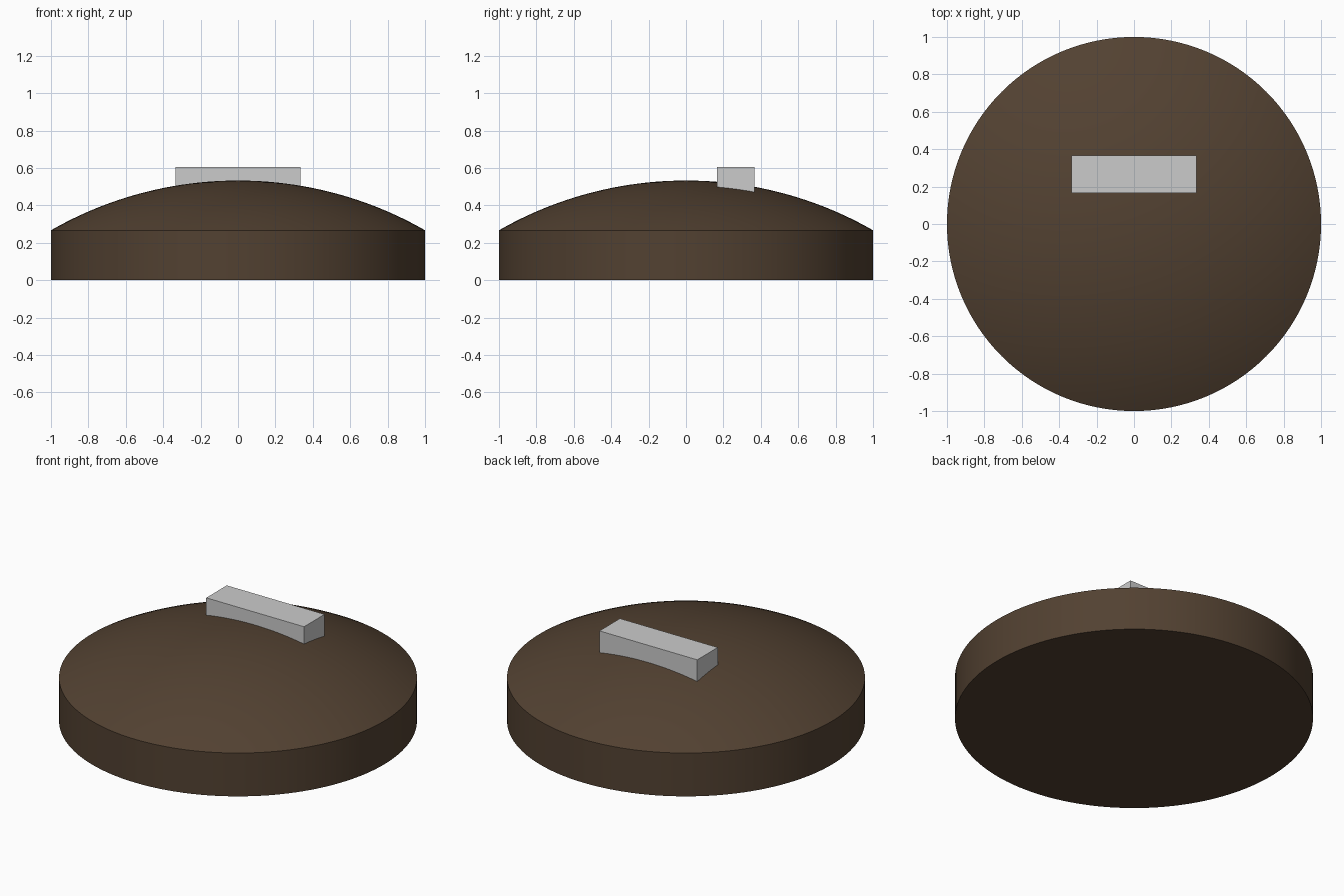
import bpy, bmesh, math

if "Cube" in bpy.data.objects:
    bpy.data.objects.remove(bpy.data.objects["Cube"])

SEGMENTS = 128
RIM_Z, TOP_Z = 0.267, 0.533


def finish(name, bm):
    mesh = bpy.data.meshes.new(name)
    bm.to_mesh(mesh)
    bm.free()
    obj = bpy.data.objects.new(name, mesh)
    bpy.context.collection.objects.link(obj)
    return obj


# Domed disc: straight side wall, shallow spherical cap, flat closed base
rise = TOP_Z - RIM_Z
radius = (1 + rise ** 2) / (2 * rise)
cap_angle = math.asin(1 / radius)
profile = [(0, 0), (1, 0)]
for i in range(25):
    a = cap_angle * (1 - i / 24)
    profile.append((radius * math.sin(a), TOP_Z - radius * (1 - math.cos(a))))

bm = bmesh.new()
verts = [bm.verts.new((r, 0, z)) for r, z in profile]
edges = [bm.edges.new(pair) for pair in zip(verts, verts[1:])]
bmesh.ops.spin(bm, geom=verts + edges, cent=(0, 0, 0), axis=(0, 0, 1),
               angle=math.tau, steps=SEGMENTS, use_merge=True)
bmesh.ops.remove_doubles(bm, verts=bm.verts, dist=1e-5)
bmesh.ops.recalc_face_normals(bm, faces=bm.faces)
disc = finish("domed_disc", bm)

brown = bpy.data.materials.new("dark_brown")
brown.diffuse_color = (0.085, 0.053, 0.031, 1)
brown.use_nodes = True
brown.node_tree.nodes["Principled BSDF"].inputs["Base Color"].default_value = brown.diffuse_color
disc.data.materials.append(brown)

bpy.context.view_layer.objects.active = disc
disc.select_set(True)
bpy.ops.object.shade_smooth_by_angle(angle=math.radians(20))

# Flat indicator bar, its underside sunk into the dome
bm = bmesh.new()
bmesh.ops.create_cube(bm, size=1)
bmesh.ops.scale(bm, vec=(0.667, 0.2, 0.165), verts=bm.verts)
bmesh.ops.translate(bm, vec=(0, 0.267, 0.5225), verts=bm.verts)
finish("indicator_bar", bm)
